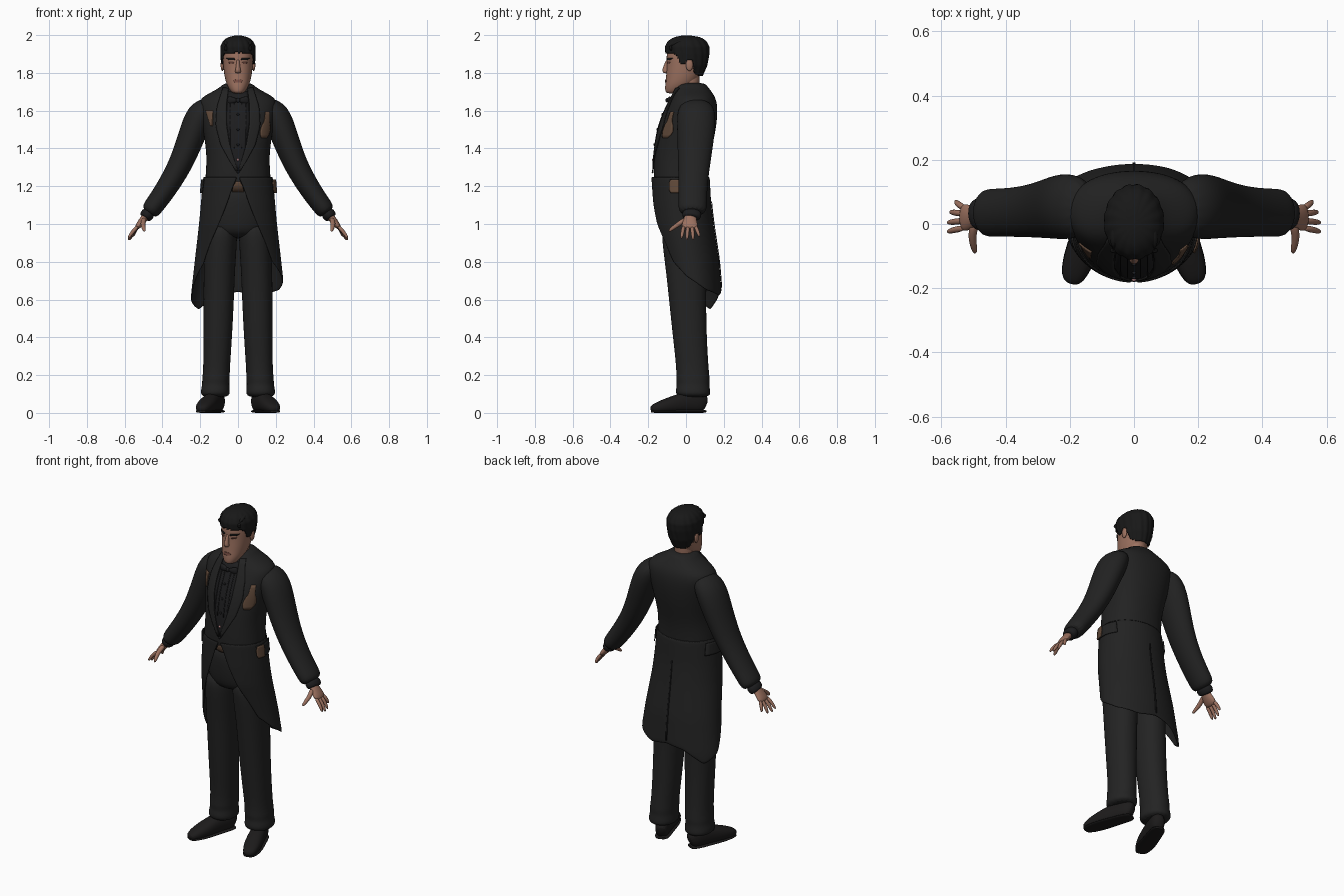
import bpy, bmesh, math
from mathutils import Vector
from mathutils.bvhtree import BVHTree

if "Cube" in bpy.data.objects:
    bpy.data.objects.remove(bpy.data.objects["Cube"])


def material(name, r, g, b):
    m = bpy.data.materials.new(name)
    m.use_nodes = True
    m.diffuse_color = (r, g, b, 1)
    bsdf = next(n for n in m.node_tree.nodes if n.type == 'BSDF_PRINCIPLED')
    bsdf.inputs["Base Color"].default_value = (r, g, b, 1)
    bsdf.inputs["Roughness"].default_value = 0.8
    return m


COAT = material("coat black", .016, .016, .016)
TROUSER = material("trouser black", .017, .017, .017)
SHIRT = material("shirt black", .012, .012, .013)
LEATHER = material("shoe black", .012, .011, .011)
HAIR = material("hair black", .009, .009, .009)
SKIN = material("skin", .33, .165, .115)
LIP = material("lip brown", .2, .08, .06)
WORN = material("worn brown", .12, .068, .042)
METAL = material("button pink", .45, .22, .22)


def curve(table, x):
    """Linear interpolation in rows sorted by their first value."""
    for a, b in zip(table, table[1:]):
        if x <= b[0]:
            f = max(0, (x - a[0]) / (b[0] - a[0]))
            return [p + (q - p) * f for p, q in zip(a[1:], b[1:])]
    return list(table[-1][1:])


def finish(name, bm, mat, subsurf=0, thick=0):
    bmesh.ops.recalc_face_normals(bm, faces=bm.faces)
    mesh = bpy.data.meshes.new(name)
    bm.to_mesh(mesh)
    bm.free()
    mesh.materials.append(mat)
    ob = bpy.data.objects.new(name, mesh)
    bpy.context.collection.objects.link(ob)
    if thick:
        mod = ob.modifiers.new("thickness", 'SOLIDIFY')
        mod.thickness, mod.offset = thick, 0
    if subsurf:
        mod = ob.modifiers.new("smooth", 'SUBSURF')
        mod.levels = mod.render_levels = subsurf
    return ob


def grid(bm, rows, closed=False):
    rows = [[bm.verts.new(p) for p in r] for r in rows]
    for a, b in zip(rows, rows[1:]):
        for i in range(len(a) if closed else len(a) - 1):
            j = (i + 1) % len(a)
            bm.faces.new((a[i], a[j], b[j], b[i]))
    return rows


def tube(name, pts, mat, ref=(0, 1, 0), axis=None, power=1, n=16, subsurf=2):
    """Loft of rings (x, y, z, half width, half depth), capped at both ends."""
    bm, rings = bmesh.new(), []
    for i, p in enumerate(pts):
        before, after = pts[max(i - 1, 0)], pts[min(i + 1, len(pts) - 1)]
        t = Vector(axis) if axis else (Vector(after[:3]) - Vector(before[:3])).normalized()
        u = Vector(ref).cross(t).normalized()
        v = t.cross(u)
        ring = []
        for k in range(n):
            c, s = math.cos(math.tau * k / n), math.sin(math.tau * k / n)
            c, s = (math.copysign(abs(q) ** power, q) for q in (c, s))
            ring.append(Vector(p[:3]) + u * p[3] * c + v * p[4] * s)
        rings.append(ring)
    rings = grid(bm, rings, True)
    bm.faces.new(rings[0])
    bm.faces.new(rings[-1])
    return finish(name, bm, mat, subsurf)


def body(name, table, mat, power=1, cx=0):
    """Upright loft from rows (z, half width, front y, back y)."""
    return tube(name, [(cx, (f + b) / 2, z, w, (b - f) / 2) for z, w, f, b in table],
                mat, axis=(0, 0, 1), power=power)


def bvh(ob):
    return BVHTree.FromObject(ob, bpy.context.evaluated_depsgraph_get())


def strip(name, tree, rows, mat, axis=1, sign=-1, off=.003, n=8, k=6):
    """Thin plate draped on a surface; rows are (z, from, to) across it."""
    bm, out = bmesh.new(), []
    for i in range(n + 1):
        z = rows[0][0] + (rows[-1][0] - rows[0][0]) * i / n
        lo, hi = curve(rows, z)
        line = []
        for j in range(k + 1):
            p = Vector((0, 0, z))
            p[axis], p[1 - axis] = sign, lo + (hi - lo) * j / k
            d = Vector((0, 0, 0))
            d[axis] = -sign
            hit = tree.ray_cast(p, d)[0]
            if hit is None:
                p[axis] = sign * .1
                hit = tree.find_nearest(p)[0]
            line.append(hit - d * off)
        out.append(line)
    grid(bm, out)
    return finish(name, bm, mat, thick=.005)


def ball(name, loc, scale, mat):
    bm = bmesh.new()
    bmesh.ops.create_uvsphere(bm, u_segments=16, v_segments=10, radius=1)
    bmesh.ops.scale(bm, vec=scale, verts=bm.verts)
    bmesh.ops.translate(bm, vec=loc, verts=bm.verts)
    return finish(name, bm, mat)


# Coat body
torso = body("coat_body", [
    (1.15, .180, -.172, .118), (1.25, .176, -.175, .118), (1.35, .168, -.172, .127),
    (1.45, .180, -.163, .152), (1.55, .198, -.138, .168), (1.62, .212, -.105, .170),
    (1.665, .205, -.082, .160), (1.695, .150, -.068, .142), (1.725, .092, -.058, .118),
    (1.75, .075, -.042, .100)], COAT, .88)
chest = bvh(torso)

# Cutaway coat skirt with an uneven hem
SHAPE = [(.5, .255, -.08, .185), (.6, .248, -.09, .188), (.8, .226, -.125, .172),
         (1, .203, -.172, .142), (1.1, .194, -.178, .13), (1.25, .181, -.18, .122)]
EDGE = [(.5, .205), (.6, .2), (.8, .18), (.9, .145), (1, .1), (1.1, .06), (1.2, .025), (1.25, .002)]
HEM = [(0, .80), (.1, .72), (.25, .65), (.4, .62), (.5, .64), (.6, .62),
       (.72, .545), (.85, .60), (.93, .71), (1, .79)]
bm, rows = bmesh.new(), []
for i in range(19):
    row = []
    for j in range(61):
        z = 1.25 + (curve(HEM, j / 60)[0] - 1.25) * i / 18
        w, f, b = curve(SHAPE, z)
        start = math.asin(curve(EDGE, z)[0] / w)
        a = start + (math.tau - 2 * start) * j / 60
        row.append((w * math.sin(a), (f + b) / 2 - (b - f) / 2 * math.cos(a), z))
    rows.append(row)
grid(bm, rows)
skirt = bvh(finish("coat_skirt", bm, COAT, 1, .007))
strip("back_vent", skirt, [(.66, -.004, .004), (1.12, -.002, .002)], SHIRT, sign=1, k=1)

# Shirt front, lapels and waist
strip("shirt_front", chest, [(1.29, -.012, .012), (1.4, -.04, .04), (1.55, -.062, .062),
                             (1.70, -.052, .052)], SHIRT, off=.001, n=14)
strip("waist_band", chest, [(1.165, -.032, .032), (1.2, -.025, .025), (1.225, -.01, .01)], WORN)
for s, side in ((1, "left"), (-1, "right")):
    strip(side + "_lapel", chest, [(1.28, 0, s * .012), (1.34, s * .02, s * .048),
          (1.42, s * .044, s * .092), (1.52, s * .06, s * .118), (1.62, s * .062, s * .112),
          (1.72, s * .05, s * .08)], COAT, off=.006, n=16)
    for x in (.018, .04):
        strip(side + "_shirt_pleat", chest, [(1.40, s * x, s * (x + .004)),
              (1.64, s * x, s * (x + .004))], SHIRT, off=.004, k=1)
    strip(side + "_pocket_flap", skirt, [(1.165, -.075, .06), (1.235, -.085, .05)], COAT,
          axis=0, sign=s, off=.008)
    # Bow tie wing
    tube(side + "_bow_wing", [(s * .003, -.094, 1.655, .009, .008), (s * .03, -.09, 1.655, .018, .012),
         (s * .058, -.082, 1.655, .026, .009)], SHIRT)
ball("bow_knot", (0, -.098, 1.655), (.011, .011, .013), SHIRT)
for z, mat in ((1.275, SHIRT), (1.34, METAL), (1.42, SHIRT), (1.5, SHIRT), (1.58, SHIRT)):
    hit = chest.ray_cast(Vector((0, -1, z)), Vector((0, 1, 0)))[0]
    ball("front_button", hit - Vector((0, .006, 0)), (.007, .005, .007), mat)

# Worn patches
strip("left_chest_patch", chest, [(1.455, .125, .15), (1.48, .115, .168), (1.52, .125, .17),
                                  (1.545, .14, .165), (1.595, .145, .166)], WORN)
strip("right_chest_patch", chest, [(1.52, -.145, -.135), (1.56, -.158, -.135),
                                   (1.60, -.17, -.132)], WORN)
strip("hip_patch", skirt, [(1.165, -.08, -.035), (1.18, -.09, -.035), (1.22, -.09, -.035),
                           (1.235, -.08, -.04)], WORN, axis=0, sign=1, off=.014)

# Trousers
body("trouser_seat", [(1.22, .155, -.155, .105), (1.1, .175, -.155, .12),
                      (1, .175, -.145, .125), (.92, .14, -.12, .11)], TROUSER)
LEG = [(1.02, .085, -.01, .085, .125), (.9, .092, -.008, .088, .12), (.75, .099, .002, .084, .11),
       (.6, .102, .008, .082, .1), (.4, .107, .02, .077, .091), (.22, .114, .036, .071, .086),
       (.18, .117, .036, .075, .092), (.15, .118, .038, .072, .086), (.115, .12, .036, .08, .095),
       (.08, .12, .042, .074, .088)]
SHOE = [(.093, .105, .04, .028, .04), (.108, .075, .06, .043, .06), (.135, 0, .057, .044, .057),
        (.162, -.08, .043, .051, .043), (.184, -.145, .03, .044, .03), (.198, -.188, .018, .026, .018)]
# Sleeves run from the shoulder to the cuff
ARM = [(.14, .05, 1.648, .04, .075), (.2, .056, 1.59, .08, .108), (.247, .052, 1.46, .073, .1),
       (.305, .042, 1.31, .064, .086), (.38, .036, 1.185, .058, .077), (.445, .035, 1.095, .053, .077),
       (.476, .034, 1.055, .05, .072)]
CUFF = [(.465, .032, 1.07, .038, .056), (.488, .03, 1.04, .036, .05), (.496, .028, 1.03, .03, .044)]
PALM = [(.478, .025, 1.055, .022, .03), (.5, .022, 1.025, .02, .034), (.52, .02, 1, .018, .043),
        (.54, .02, .975, .012, .042)]
FINGERS = [(-.012, .582, -.025, .922), (.01, .582, .004, .912), (.032, .574, .038, .914),
           (.05, .556, .072, .932)]
for s, side in ((1, "left"), (-1, "right")):
    def flip(pts):
        return [(s * p[0],) + tuple(p[1:]) for p in pts]

    tube(side + "_trouser_leg", [(s * x, y, z, a, b) for z, x, y, a, b in LEG], TROUSER,
         axis=(0, 0, 1), power=.92)
    tube(side + "_shoe", flip(SHOE), LEATHER, ref=(0, 0, 1), power=.85)
    tube(side + "_shoe_sole", [(s * x, y, .008, a * 1.04, .008) for x, y, z, a, b in SHOE],
         LEATHER, ref=(0, 0, 1), power=.8, subsurf=1)
    tube(side + "_sleeve", flip(ARM), COAT)
    tube(side + "_shirt_cuff", flip(CUFF), SHIRT)
    tube(side + "_palm", flip(PALM), SKIN)
    for y, tx, ty, tz in FINGERS:
        mx, my, mz = (.532 + tx) / 2 + .004, (y + ty) / 2, (.985 + tz) / 2 + .003
        tube(side + "_finger", flip([(.528, y, .99, .011, .011), (mx, my, mz, .011, .011),
             (tx, ty, tz, .007, .007)]), SKIN, n=8)
    tube(side + "_thumb", flip([(.495, .005, 1.03, .014, .016), (.505, -.035, 1.003, .014, .014),
         (.5, -.068, .98, .012, .012), (.494, -.092, .96, .007, .007)]), SKIN, ref=(1, 0, 0), n=8)

# Neck, shirt collar and head
body("neck", [(1.68, .056, -.04, .07), (1.76, .054, -.042, .072), (1.83, .055, -.04, .08)], SKIN)
body("shirt_collar", [(1.66, .075, -.07, .09), (1.69, .068, -.066, .085),
                      (1.735, .061, -.05, .085), (1.75, .058, -.044, .082)], SHIRT)
head = body("head", [
    (1.69, .026, -.104, -.03), (1.705, .042, -.112, .0), (1.735, .060, -.112, .04),
    (1.765, .069, -.108, .065), (1.80, .076, -.106, .085), (1.85, .081, -.103, .1),
    (1.885, .082, -.106, .106), (1.93, .079, -.1, .105), (1.97, .06, -.075, .085),
    (1.985, .03, -.04, .05)], SKIN, .93)
face = bvh(head)
tube("nose", [(0, -.097, 1.872, .009, .008), (0, -.105, 1.84, .009, .012),
     (0, -.111, 1.812, .016, .018), (0, -.106, 1.797, .015, .012)], SKIN, axis=(0, 0, 1))
strip("mouth", face, [(1.748, -.014, .014), (1.756, -.025, .025), (1.764, -.014, .014)], LIP, off=.001)
for s, side in ((1, "left"), (-1, "right")):
    strip(side + "_brow", face, [(1.868, s * .016, s * .05), (1.878, s * .02, s * .062)], HAIR, off=.002, n=2)
    strip(side + "_eye", face, [(1.85, s * .026, s * .044), (1.857, s * .02, s * .05)], LIP, off=.0, n=2)
    ball(side + "_ear", (s * .083, .018, 1.842), (.009, .019, .032), SKIN)

# Hair shell with combed grooves, trimmed at the hairline
CROWN = [(1.785, .068, -.1, .085), (1.84, .085, -.1, .108), (1.9, .09, -.107, .12),
         (1.94, .09, -.108, .12), (1.965, .078, -.094, .106), (1.985, .055, -.066, .08),
         (1.994, .02, -.025, .03)]
LINE = [(-.2, 1.912), (-.07, 1.905), (-.045, 1.89), (-.03, 1.845), (-.005, 1.845), (.005, 1.87),
        (.035, 1.87), (.045, 1.8), (.07, 1.785)]
bm, rows = bmesh.new(), []
for i in range(31):
    z = 1.785 + (1.994 - 1.785) * i / 30
    w, f, b = curve(CROWN, z)
    ring = []
    for k in range(96):
        a = math.tau * k / 96
        g = 1 + .018 * math.sin(16 * a + 25 * z)
        ring.append((w * g * math.sin(a), (f + b) / 2 - (b - f) / 2 * g * math.cos(a), z))
    rows.append(ring)
rings = grid(bm, rows, True)
bm.faces.new(rings[-1])
trim = [f for f in bm.faces if f.calc_center_median().z < curve(LINE, f.calc_center_median().y)[0]]
bmesh.ops.delete(bm, geom=trim, context='FACES')
finish("hair", bm, HAIR, thick=.006)
for i in range(-3, 4):
    x = i * .021
    drop = abs(i) * .006
    tube("hair_lock", [(x, -.094 + drop, 1.915, .009, .006), (x * 1.05, -.106 + drop, 1.94, .014, .012),
         (x, -.085 + drop, 1.972 - drop, .014, .011), (x * .95, -.035, 1.988 - drop, .014, .011),
         (x * .9, .03, 1.988 - drop, .012, .009), (x * .9, .09, 1.955 - drop, .007, .006)],
         HAIR, ref=(0, .3, 1), n=8)

# Smooth shading on every part
for ob in bpy.context.scene.objects:
    ob.select_set(ob.type == 'MESH')
bpy.context.view_layer.objects.active = torso
bpy.ops.object.shade_smooth_by_angle(angle=math.radians(50))
